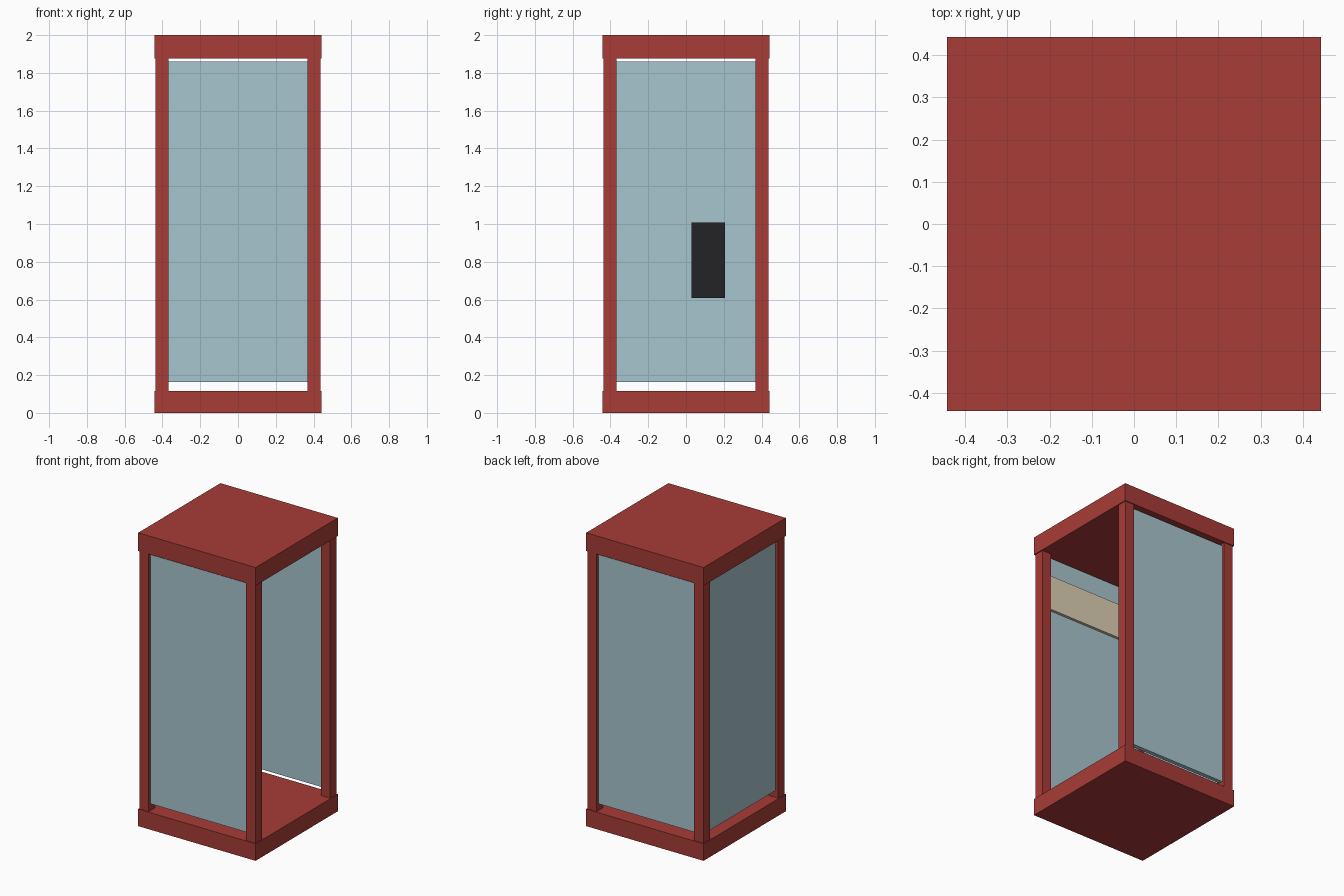
import bpy

if "Cube" in bpy.data.objects:
    bpy.data.objects.remove(bpy.data.objects["Cube"])


def material(name, rgb):
    m = bpy.data.materials.new(name)
    m.diffuse_color = (*rgb, 1)
    m.use_nodes = True
    m.node_tree.nodes["Principled BSDF"].inputs["Base Color"].default_value = m.diffuse_color
    return m


RED = material("red_paint", (0.39, 0.045, 0.038))
GLASS = material("pale_glass", (0.39, 0.56, 0.62))
CREAM = material("cream", (0.72, 0.64, 0.46))
BLACK = material("black", (0.017, 0.017, 0.02))


def box(name, lo, hi, mat):
    centre = [(a + b) / 2 for a, b in zip(lo, hi)]
    bpy.ops.mesh.primitive_cube_add(size=1, location=centre)
    o = bpy.context.object
    o.name = name
    o.scale = [b - a for a, b in zip(lo, hi)]
    bpy.ops.object.transform_apply(location=False, rotation=False, scale=True)
    o.data.materials.append(mat)
    return o


R = 0.443                       # half width of base and roof
P_IN, P_OUT = 0.368, 0.437      # post faces
G_IN, G_OUT = 0.389, 0.418      # glass faces
BASE_TOP, ROOF_BOTTOM = 0.116, 1.876
G_LOW, G_HIGH = 0.163, 1.861

# Base and roof slabs
box("base", (-R, -R, 0), (R, R, BASE_TOP), RED)
box("roof", (-R, -R, ROOF_BOTTOM), (R, R, 2), RED)

# Four corner posts
for sx, side in ((-1, "left"), (1, "right")):
    for sy, end in ((-1, "front"), (1, "back")):
        xs = sorted((sx * P_IN, sx * P_OUT))
        ys = sorted((sy * P_IN, sy * P_OUT))
        box(f"{end}_{side}_post", (xs[0], ys[0], BASE_TOP),
            (xs[1], ys[1], ROOF_BOTTOM), RED)

# Glass panes on three sides, the right side is the open doorway
box("front_pane", (-P_IN, -G_OUT, G_LOW), (P_IN, -G_IN, G_HIGH), GLASS)
box("back_pane", (-P_IN, G_IN, G_LOW), (P_IN, G_OUT, G_HIGH), GLASS)
box("left_pane", (-G_OUT, -P_IN, G_LOW), (-G_IN, P_IN, G_HIGH), GLASS)

# Cream sign band inside the front pane
box("sign_band", (-P_IN, -G_IN, 1.48), (P_IN, -0.37, 1.72), CREAM)

# Wall telephone on the left pane
box("telephone", (-G_IN, 0.03, 0.607), (-0.27, 0.206, 1.008), BLACK)
